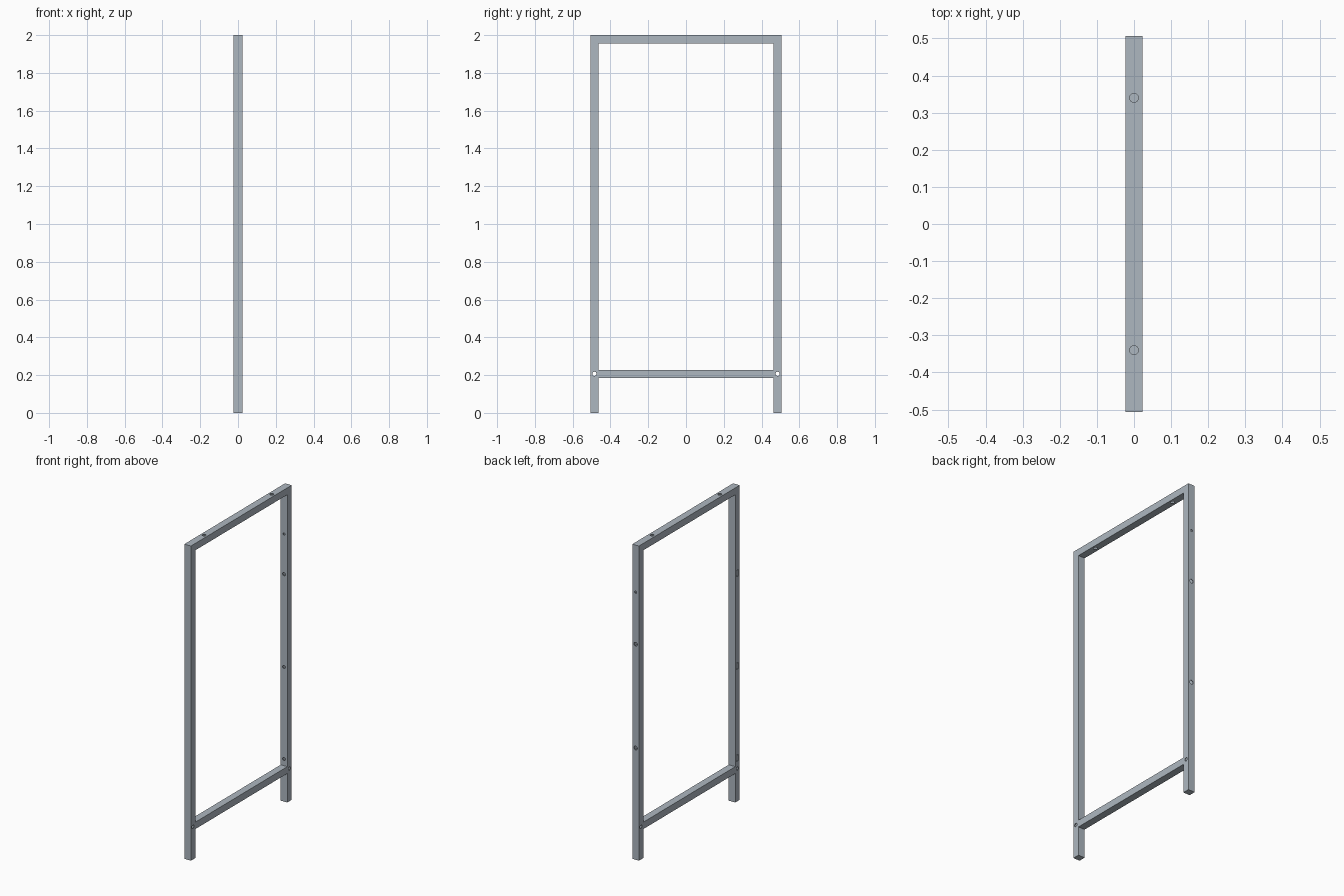
import bpy, bmesh
from math import pi
from mathutils import Matrix

if "Cube" in bpy.data.objects:
    bpy.data.objects.remove(bpy.data.objects["Cube"])

HX, HY, H = 0.023, 0.506, 2.0     # half width, half span, height
D, WALL = 0.044, 0.004            # tube depth, wall thickness

# Blue-grey painted steel
steel = bpy.data.materials.new("blue_grey_steel")
steel.diffuse_color = (0.42, 0.475, 0.53, 1)
steel.use_nodes = True
steel.node_tree.nodes["Principled BSDF"].inputs["Base Color"].default_value = steel.diffuse_color


def make_object(name, bm):
    bmesh.ops.recalc_face_normals(bm, faces=bm.faces)
    mesh = bpy.data.meshes.new(name)
    bm.to_mesh(mesh)
    bm.free()
    mesh.materials.append(steel)
    obj = bpy.data.objects.new(name, mesh)
    bpy.context.collection.objects.link(obj)
    return obj


def hollow_sweep(name, path):
    """Square tube; path(v) gives the (y, z) route at depth v in the section."""
    bm = bmesh.new()
    ends = []
    for t in (0, WALL):
        section = [(-HX + t, t), (HX - t, t), (HX - t, D - t), (-HX + t, D - t)]
        lines = [[bm.verts.new((x, y, z)) for y, z in path(v)] for x, v in section]
        for i in range(4):
            a, b = lines[i], lines[(i + 1) % 4]
            for k in range(len(a) - 1):
                bm.faces.new((a[k], b[k], b[k + 1], a[k + 1]))
        ends.append(lines)
    # rims joining outer and inner skins
    outer, inner = ends
    for k in (0, -1):
        for i in range(4):
            j = (i + 1) % 4
            bm.faces.new((outer[i][k], outer[j][k], inner[j][k], inner[i][k]))
    return make_object(name, bm)


# Mitred posts and top bar, then the lower rail
frame = hollow_sweep("post_and_top_frame", lambda v: [
    (-HY + v, 0), (-HY + v, H - v), (HY - v, H - v), (HY - v, 0)])
rail_end = HY - D
hollow_sweep("lower_rail", lambda v: [(-rail_end, 0.228 - v), (rail_end, 0.228 - v)])

# Flush plugs closing the post feet
for side, s in (("near", -1), ("far", 1)):
    plug = bmesh.new()
    bmesh.ops.create_cube(plug, size=1, matrix=Matrix.Translation((0, s * (HY - D / 2), 0.002))
                          @ Matrix.Diagonal((2 * (HX - WALL), D - 2 * WALL, 0.004, 1)))
    make_object(side + "_foot_plug", plug)

# Hole cutters
cut = bmesh.new()
ROT = {"X": Matrix.Rotation(pi / 2, 4, "Y"),
       "Y": Matrix.Rotation(pi / 2, 4, "X"),
       "Z": Matrix.Identity(4)}


def hole(axis, pos, r, depth):
    bmesh.ops.create_cone(cut, cap_ends=True, segments=24, radius1=r, radius2=r,
                          depth=depth, matrix=Matrix.Translation(pos) @ ROT[axis])


for s in (-1, 1):
    hole("Z", (0, s * 0.34, H - D / 2), 0.012, 0.08)      # top bar
    hole("X", (0, s * 0.485, 0.207), 0.011, 0.08)         # rail bolts
hole("Y", (0, HY - D / 2, 1.70), 0.007, 0.08)             # through the far post
for z in (0.27, 0.855, 1.445):
    hole("Y", (0, HY - D, z), 0.010, 0.016)               # inner wall
    # slots in the side of the near post
    bmesh.ops.create_cube(cut, size=1, matrix=Matrix.Translation((-HX, -HY + D / 2, z + 0.005))
                          @ Matrix.Diagonal((0.016, 0.016, 0.04, 1)))
for z in (0.71, 1.37):
    hole("Y", (0, HY, z), 0.012, 0.016)                   # outer wall

cutter = make_object("hole_cutters", cut)
cutter.hide_render = True
cutter.display_type = "WIRE"
mod = frame.modifiers.new("holes", "BOOLEAN")
mod.operation = "DIFFERENCE"
mod.solver = "EXACT"
mod.object = cutter
